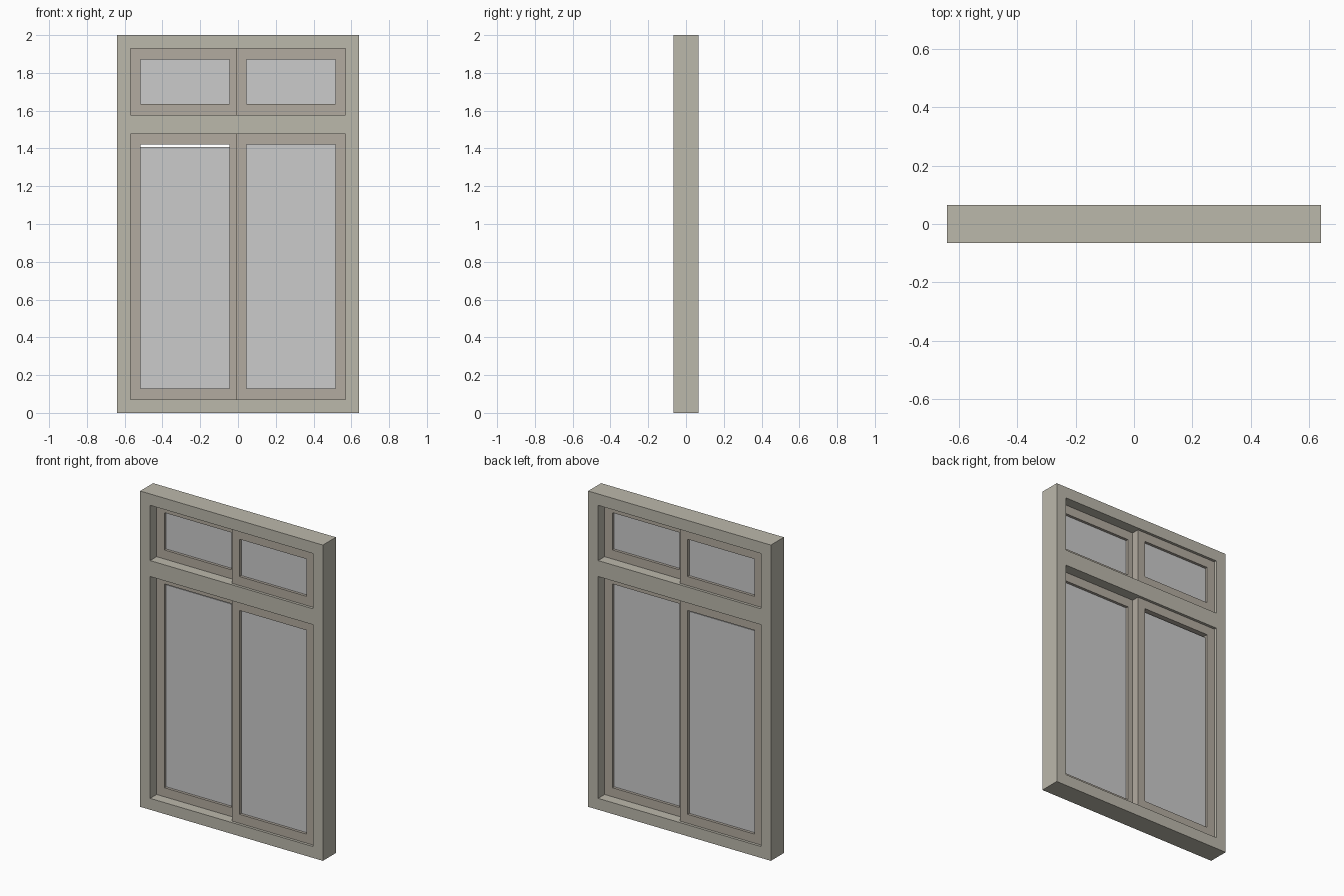
import bpy, bmesh

if "Cube" in bpy.data.objects:
    bpy.data.objects.remove(bpy.data.objects["Cube"])


def material(name, rgb):
    m = bpy.data.materials.new(name)
    m.diffuse_color = (*rgb, 1)
    m.use_nodes = True
    m.node_tree.nodes["Principled BSDF"].inputs["Base Color"].default_value = m.diffuse_color
    return m


FRAME = material("frame_paint", (0.50, 0.48, 0.41))
SASH = material("sash_paint", (0.45, 0.41, 0.35))


def panel(name, outer, holes, y0, y1, mat=None):
    """Flat panel in XZ with rectangular holes, extruded from y0 to y1.
    Rectangles are (x0, x1, z0, z1)."""
    xs = sorted({v for r in [outer, *holes] for v in r[:2]})
    zs = sorted({v for r in [outer, *holes] for v in r[2:]})
    bm = bmesh.new()
    for xa, xb in zip(xs, xs[1:]):
        for za, zb in zip(zs, zs[1:]):
            cx, cz = (xa + xb) / 2, (za + zb) / 2
            if any(h[0] < cx < h[1] and h[2] < cz < h[3] for h in holes):
                continue
            bm.faces.new([bm.verts.new((x, y0, z)) for x, z in
                          ((xa, za), (xb, za), (xb, zb), (xa, zb))])
    bmesh.ops.remove_doubles(bm, verts=bm.verts, dist=1e-5)
    ext = bmesh.ops.extrude_face_region(bm, geom=bm.faces[:], use_keep_orig=True)
    for v in ext["geom"]:
        if isinstance(v, bmesh.types.BMVert):
            v.co.y = y1
    bmesh.ops.recalc_face_normals(bm, faces=bm.faces)
    # merge coplanar faces for clean flat surfaces
    bmesh.ops.dissolve_limit(bm, angle_limit=0.01, verts=bm.verts, edges=bm.edges)
    me = bpy.data.meshes.new(name)
    bm.to_mesh(me)
    bm.free()
    if mat:
        me.materials.append(mat)
    ob = bpy.data.objects.new(name, me)
    bpy.context.collection.objects.link(ob)
    return ob


W, D = 0.64, 0.065             # outer frame half width and half depth
OPEN = 0.57                    # opening half width
STILE = 0.057                  # sash member width
OVERLAP = 0.01                 # sashes overlap at the middle
THICK = 0.048                  # sash thickness
rows = {"lower": (0.072, 1.477), "upper": (1.578, 1.928)}

# outer frame with transom
panel("window_frame", (-W, W, 0, 2),
      [(-OPEN, OPEN, *z) for z in rows.values()], -D, D, FRAME)

# sliding sashes: right one on the front track, left one on the back track
for row, (z0, z1) in rows.items():
    for side, xa, xb, ya in (("right", -OVERLAP, OPEN, -THICK),
                             ("left", -OPEN, OVERLAP, 0)):
        pane = (xa + STILE - 0.002, xb - STILE + 0.002, z0 + STILE, z1 - STILE)
        panel(f"{row}_{side}_sash", (xa, xb, z0, z1), [pane],
              ya, ya + THICK, SASH)
        # glass; the lower left pane stops just short of its top rail
        gap = 0.012 if (row, side) == ("lower", "left") else 0
        mid = ya + THICK / 2
        panel(f"{row}_{side}_glass", (*pane[:3], pane[3] - gap), [],
              mid - 0.007, mid + 0.007)
